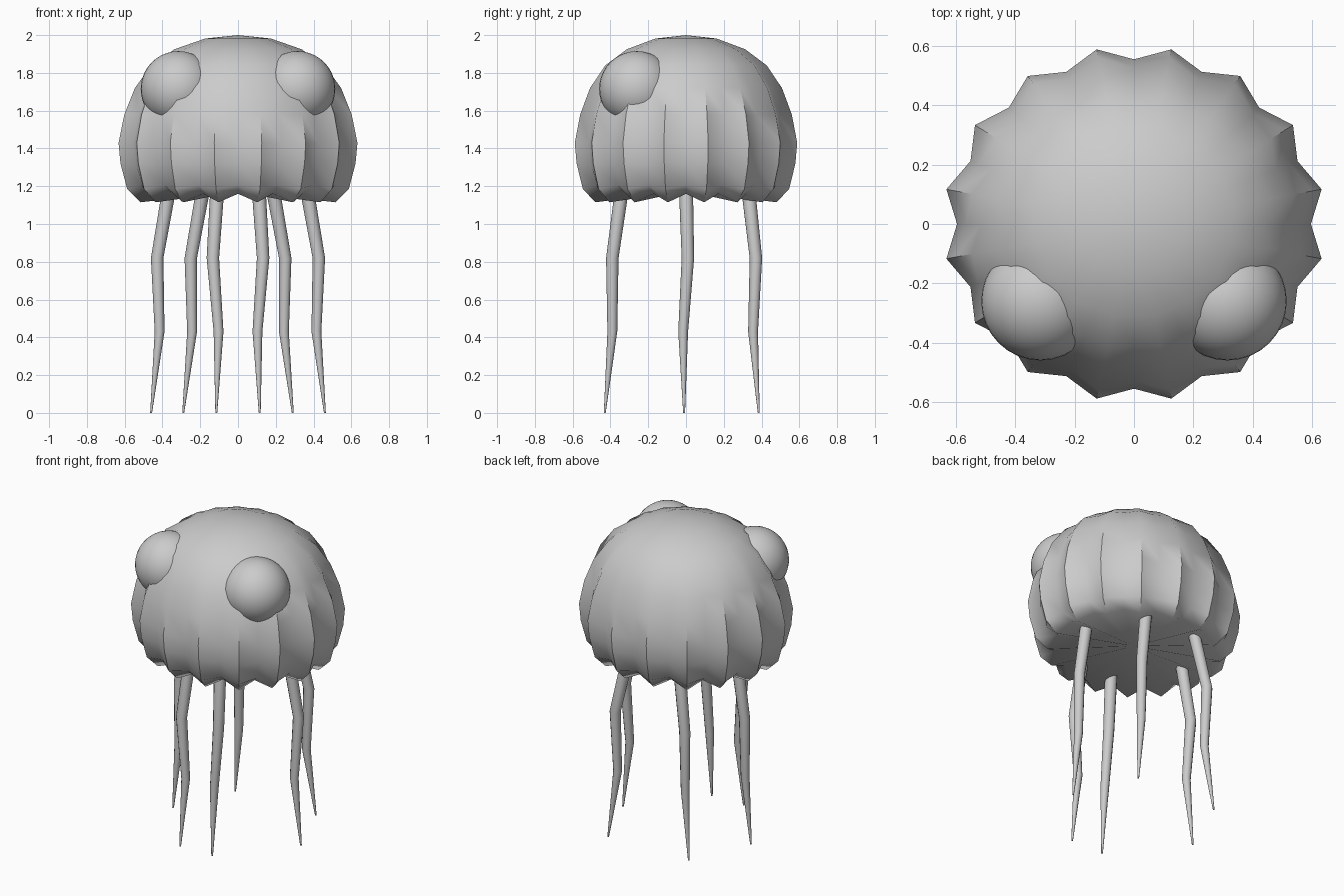
import bpy, bmesh, math
from mathutils import Vector

cube = bpy.data.objects.get("Cube")
if cube:
    bpy.data.objects.remove(cube, do_unlink=True)

grey = bpy.data.materials.new("plain_grey")
grey.use_nodes = True
grey.diffuse_color = (0.6, 0.6, 0.6, 1)
grey.node_tree.nodes["Principled BSDF"].inputs["Base Color"].default_value = (0.6, 0.6, 0.6, 1)


def finish(name, bm, angle):
    bmesh.ops.recalc_face_normals(bm, faces=bm.faces)
    mesh = bpy.data.meshes.new(name)
    bm.to_mesh(mesh)
    bm.free()
    mesh.materials.append(grey)
    obj = bpy.data.objects.new(name, mesh)
    bpy.context.collection.objects.link(obj)
    bpy.ops.object.select_all(action="DESELECT")
    obj.select_set(True)
    bpy.context.view_layer.objects.active = obj
    bpy.ops.object.shade_smooth_by_angle(angle=math.radians(angle))
    return obj


def bridge(bm, a, b):
    for i in range(len(a)):
        j = (i + 1) % len(a)
        bm.faces.new((a[i], a[j], b[j], b[i]))


def fan(bm, ring, tip):
    for i in range(len(ring)):
        bm.faces.new((ring[i], ring[(i + 1) % len(ring)], tip))


# Scalloped bell: ridge radius, height, groove ratio, groove lift
SEGMENTS = 32
rows = [(0.17, 1.982, 0.98, 0), (0.33, 1.925, 0.96, 0), (0.45, 1.84, 0.94, 0),
        (0.535, 1.72, 0.93, 0), (0.59, 1.58, 0.925, 0), (0.62, 1.43, 0.925, 0),
        (0.61, 1.32, 0.925, 0), (0.575, 1.185, 0.925, 0.02), (0.505, 1.115, 0.92, 0.045)]
bm = bmesh.new()
rings = []
for radius, z, groove, lift in rows:
    ring = []
    for i in range(SEGMENTS):
        a = math.tau * i / SEGMENTS
        ridge = i % 2
        r = radius if ridge else radius * groove
        ring.append(bm.verts.new((r * 1.04 * math.cos(a), r * 0.968 * math.sin(a),
                                  z if ridge else z + lift)))
    rings.append(ring)
for upper, lower in zip(rings, rings[1:]):
    bridge(bm, upper, lower)
fan(bm, rings[0], bm.verts.new((0, 0, 2)))
fan(bm, rings[-1], bm.verts.new((0, 0, 1.175)))
finish("bell", bm, 50)

# Round eyes
for side, label in ((1, "left"), (-1, "right")):
    bm = bmesh.new()
    bmesh.ops.create_uvsphere(bm, u_segments=32, v_segments=20, radius=0.2)
    eye = finish(label + "_eye", bm, 60)
    eye.location = (side * 0.315, -0.26, 1.715)

# Three mirrored pairs of bent, tapering tentacles
heights = (1.18, 0.82, 0.43, 0.0)
widths = (0.037, 0.033, 0.026, 0.005)
paths = {
    "front": ((0.11, -0.34), (0.133, -0.39), (0.103, -0.39), (0.115, -0.43)),
    "middle": ((0.365, 0), (0.428, 0.01), (0.415, -0.015), (0.46, -0.01)),
    "back": ((0.185, 0.33), (0.25, 0.37), (0.243, 0.355), (0.29, 0.385)),
}
for place, path in paths.items():
    for side, label in ((1, "left"), (-1, "right")):
        bm = bmesh.new()
        rings = []
        for (x, y), z, w in zip(path, heights, widths):
            rings.append([bm.verts.new(Vector((side * x, y, z)) + Vector(
                (w * math.cos(math.tau * k / 12), w * math.sin(math.tau * k / 12), 0)))
                for k in range(12)])
        for upper, lower in zip(rings, rings[1:]):
            bridge(bm, upper, lower)
        bm.faces.new(rings[0])
        bm.faces.new(rings[-1])
        finish(f"{place}_{label}_tentacle", bm, 40)
